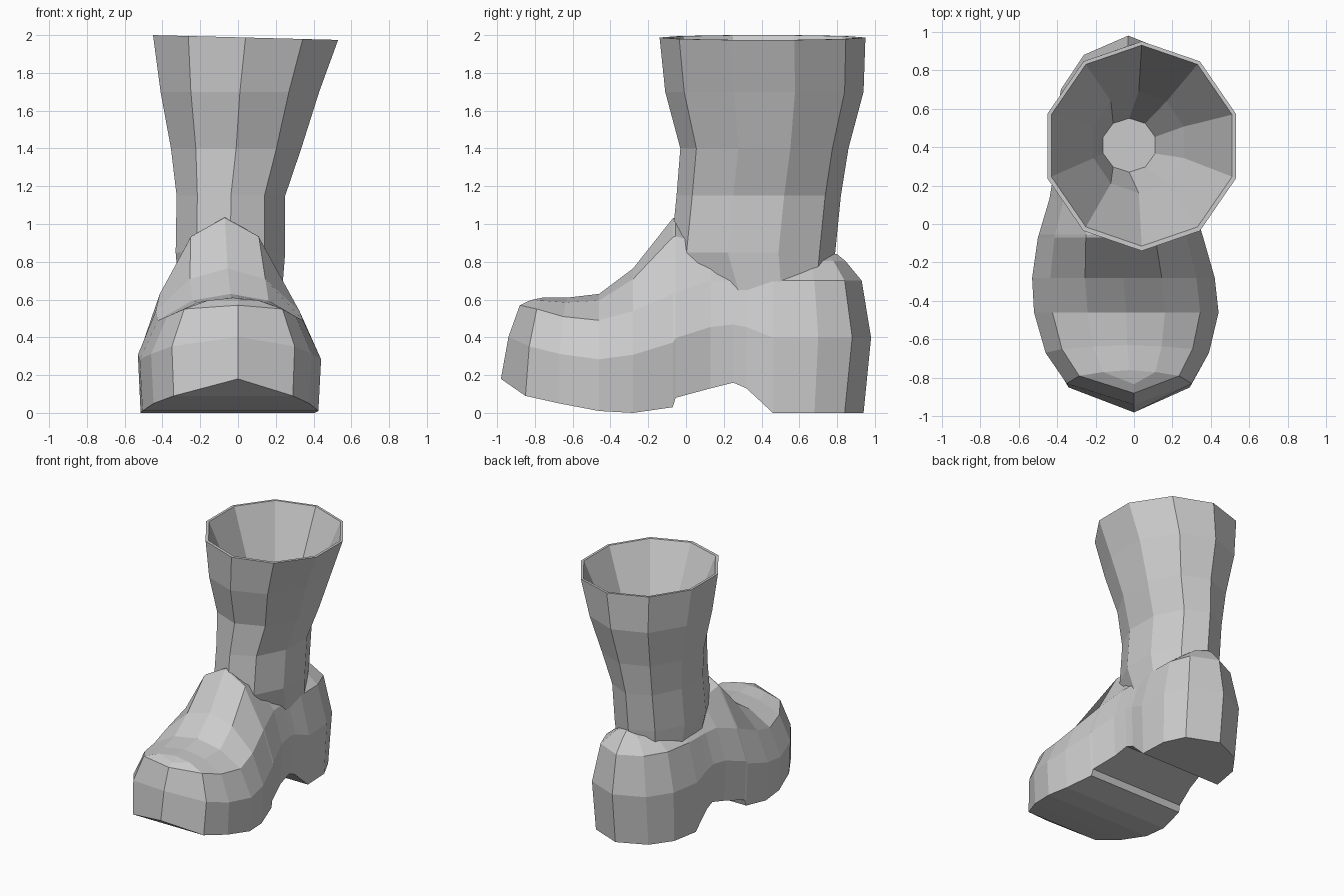
import bpy, bmesh
from math import sin, cos, pi, radians

if "Cube" in bpy.data.objects:
    bpy.data.objects.remove(bpy.data.objects["Cube"])


def loft(name, rings, cap_start=True, cap_end=True):
    """Skin a list of closed rings of equal length into a flat-shaded mesh."""
    bm = bmesh.new()
    rows = [[bm.verts.new(p) for p in ring] for ring in rings]
    n = len(rows[0])
    for a, b in zip(rows, rows[1:]):
        for i in range(n):
            j = (i + 1) % n
            bm.faces.new((a[i], a[j], b[j], b[i]))
    if cap_start:
        bm.faces.new(rows[0])
    if cap_end:
        bm.faces.new(rows[-1])
    bmesh.ops.remove_doubles(bm, verts=bm.verts, dist=0.002)
    bmesh.ops.recalc_face_normals(bm, faces=bm.faces)
    mesh = bpy.data.meshes.new(name)
    bm.to_mesh(mesh)
    bm.free()
    ob = bpy.data.objects.new(name, mesh)
    bpy.context.collection.objects.link(ob)
    return ob


# Shaft: ten-sided rings from the ankle up over the rim and down inside
def shaft_ring(z, x0, x1, y0, y1):
    cx, cy = (x0 + x1) / 2, (y0 + y1) / 2
    rx, ry = (x1 - x0) / 2 / cos(radians(18)), (y1 - y0) / 2
    ring = []
    for i in range(10):
        a = pi / 2 + i * pi / 5
        x, y = cx + rx * cos(a), cy + ry * sin(a)
        tilt = 0.026 * (x + 0.45) if z > 1.9 else 0
        ring.append((x, y, z - tilt))
    return ring


shaft_rows = [
    (0.60, -0.31, 0.23, 0.05, 0.75),
    (0.85, -0.33, 0.25, -0.08, 0.79),
    (1.15, -0.325, 0.25, -0.05, 0.82),
    (1.40, -0.355, 0.335, -0.03, 0.86),
    (1.70, -0.41, 0.43, -0.11, 0.94),
    (2.00, -0.45, 0.53, -0.14, 0.95),
    (2.00, -0.43, 0.51, -0.115, 0.93),
    (1.40, -0.21, 0.26, 0.16, 0.69),
    (1.10, -0.16, 0.11, 0.27, 0.55),
]
boot = loft("boot", [shaft_ring(*r) for r in shaft_rows])


# Foot: cross-sections from toe to heel
def foot_ring(y, xl, xr, zb, zs, zt, lean_mid, lean_shoulder, lean_top):
    c, h = (xl + xr) / 2, (xr - xl) / 2
    zm = zb + 0.6 * (zs - zb) * 0.95
    right = [(0.97, 0, zb), (1, lean_mid, zm), (0.8, lean_shoulder, zs),
             (0.42, (lean_shoulder + 2 * lean_top) / 3, zs + 0.75 * (zt - zs))]
    ring = [(c + h * k, y + d, z) for k, d, z in right]
    ring.append((c, y + lean_top, zt))
    ring += [(c - h * k, y + d, z) for k, d, z in reversed(right)]
    ring.append((c, y, zb))
    return ring


# y, left x, right x, sole z, shoulder z, crown z, then three y leans
stations = [
    (-0.98, 0, 0, 0.18, 0.57, 0.60, 0.04, 0.10, 0.17),
    (-0.85, -0.35, 0.30, 0.09, 0.55, 0.61, 0.02, 0.06, 0.09),
    (-0.67, -0.46, 0.39, 0.05, 0.51, 0.61, 0, 0.02, 0.04),
    (-0.46, -0.52, 0.44, 0.01, 0.49, 0.63, 0, 0, 0),
    (-0.28, -0.53, 0.42, 0.00, 0.54, 0.765, 0, 0, 0),
    (-0.07, -0.50, 0.36, 0.03, 0.63, 1.03, 0, 0, 0),
    (-0.055, -0.495, 0.355, 0.08, 0.635, 1.035, 0, 0, 0),
    (0.13, -0.44, 0.30, 0.13, 0.70, 0.95, 0, 0, 0),
    (0.25, -0.42, 0.29, 0.16, 0.70, 0.88, 0, 0, 0),
    (0.32, -0.42, 0.29, 0.13, 0.70, 0.86, 0, 0, 0),
    (0.46, -0.42, 0.31, 0.00, 0.70, 0.85, 0, 0, 0),
    (0.68, -0.38, 0.30, 0.00, 0.70, 0.84, 0.02, 0, -0.03),
    (0.84, -0.26, 0.22, 0.00, 0.70, 0.84, 0.04, 0, -0.09),
    (0.94, -0.03, -0.03, 0.00, 0.70, 0.84, 0.04, -0.01, -0.14),
]
foot = loft("foot", [foot_ring(*s) for s in stations], False, False)

# Fuse foot and shaft into one skin
union = boot.modifiers.new("join_foot", 'BOOLEAN')
union.operation = 'UNION'
union.solver = 'EXACT'
union.object = foot
bpy.context.view_layer.objects.active = boot
bpy.ops.object.modifier_apply(modifier=union.name)
bpy.data.objects.remove(foot)
